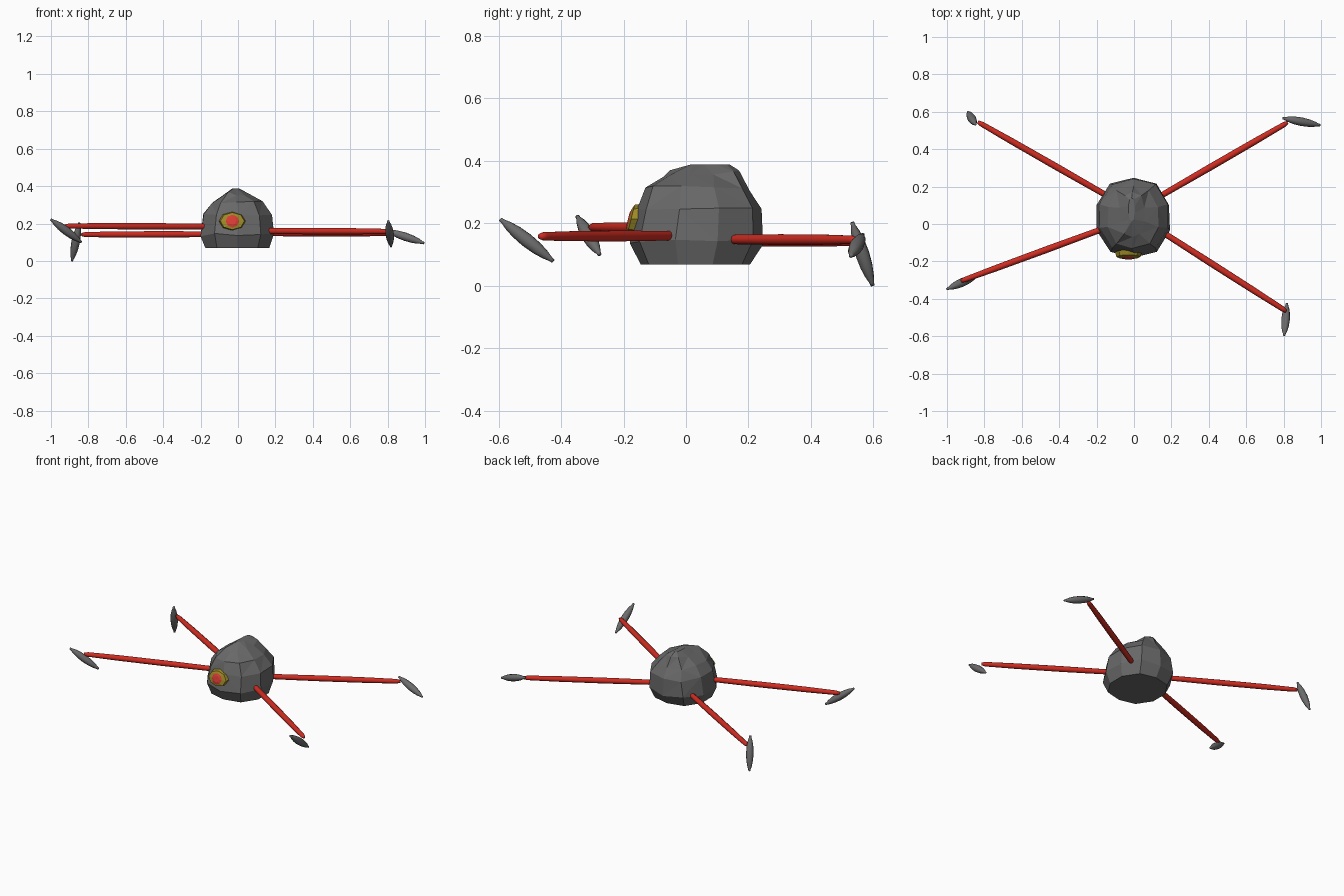
import bpy, bmesh, math, random
from mathutils import Vector

if "Cube" in bpy.data.objects:
    bpy.data.objects.remove(bpy.data.objects["Cube"])

random.seed(4)


def material(name, rgb):
    m = bpy.data.materials.new(name)
    m.diffuse_color = (*rgb, 1)
    m.use_nodes = True
    m.node_tree.nodes["Principled BSDF"].inputs["Base Color"].default_value = m.diffuse_color
    return m


STONE = material("stone grey", (0.14, 0.14, 0.14))
FOOT = material("foot grey", (0.15, 0.15, 0.15))
RED = material("leg red", (0.62, 0.025, 0.015))
YELLOW = material("eye yellow", (0.33, 0.25, 0.02))
PUPIL = material("pupil red", (0.68, 0.045, 0.035))


def finish(name, bm, mats, smooth=False):
    bmesh.ops.recalc_face_normals(bm, faces=bm.faces[:])
    me = bpy.data.meshes.new(name)
    bm.to_mesh(me)
    bm.free()
    for m in mats:
        me.materials.append(m)
    for p in me.polygons:
        p.use_smooth = smooth
    ob = bpy.data.objects.new(name, me)
    bpy.context.collection.objects.link(ob)
    return ob


def loft(bm, rings):
    """Skin a list of vertex rings and cap both ends."""
    rings = [[bm.verts.new(p) for p in r] for r in rings]
    n = len(rings[0])
    for a, b in zip(rings, rings[1:]):
        for i in range(n):
            j = (i + 1) % n
            bm.faces.new((a[i], a[j], b[j], b[i]))
    bm.faces.new(rings[0])
    bm.faces.new(rings[-1])


def spindle(name, start, end, profile, sides, mat):
    """Round bar between two points; profile = (fraction along, radius)."""
    a, b = Vector(start), Vector(end)
    d = b - a
    q = d.to_track_quat('Z', 'Y')
    bm = bmesh.new()
    loft(bm, [[a + d * t + q @ Vector((r * math.cos(k * math.tau / sides),
                                       r * math.sin(k * math.tau / sides), 0))
               for k in range(sides)] for t, r in profile])
    return finish(name, bm, [mat], True)


# Rough boulder body: rings of (z, x min, x max, y min, y max)
levels = [(0.068, -0.175, 0.168, -0.145, 0.205),
          (0.14, -0.202, 0.190, -0.180, 0.247),
          (0.25, -0.182, 0.182, -0.157, 0.242),
          (0.31, -0.140, 0.130, -0.130, 0.205),
          (0.36, -0.075, 0.060, -0.070, 0.170),
          (0.388, -0.030, 0.005, 0.015, 0.140)]
SIDES = 10
rings = []
for i, (z, x0, x1, y0, y1) in enumerate(levels):
    ring = []
    for k in range(SIDES):
        a = math.tau * (k + 0.5) / SIDES
        c, s = math.cos(a), math.sin(a)
        f = (abs(c) ** 2.4 + abs(s) ** 2.4) ** (-1 / 2.4)
        jit = 0.0 if i in (0, 5) else 0.010
        ring.append(Vector(((x0 + x1) / 2 + c * f * (x1 - x0) / 2 * 1.02 + random.uniform(-jit, jit) / 2,
                            (y0 + y1) / 2 + s * f * (y1 - y0) / 2,
                            z + random.uniform(-jit, jit))))
    rings.append(ring)
bm = bmesh.new()
loft(bm, rings)
bmesh.ops.triangulate(bm, faces=[f for f in bm.faces if f.calc_center_median().z > 0.15])
finish("boulder_body", bm, [STONE])

# Eye: low dome on the front, with the centre rings as the pupil
bm = bmesh.new()
eye_rings = []
for rx, rz, y in [(0.072, 0.050, -0.150), (0.064, 0.046, -0.176), (0.036, 0.034, -0.181),
                  (0.020, 0.020, -0.186)]:
    eye_rings.append([Vector((-0.03 + rx * math.cos(k * math.tau / 8),
                              y + 0.25 * rz * math.sin(k * math.tau / 8),
                              0.213 + rz * math.sin(k * math.tau / 8))) for k in range(8)])
loft(bm, eye_rings)
eye = finish("eye", bm, [YELLOW, PUPIL])
for p in eye.data.polygons:
    c = p.center
    if math.hypot(c.x + 0.03, c.z - 0.213) < 0.031 and c.y < -0.17:
        p.material_index = 1

# Legs and loose stone feet: name, leg root, leg tip, foot ends
limbs = [
    ("front_right", (0.13, -0.03, 0.160), (0.815, -0.467, 0.158), (0.818, -0.425, 0.078), (0.803, -0.595, 0.213)),
    ("back_right", (0.13, 0.143, 0.148), (0.822, 0.543, 0.147), (0.795, 0.566, 0.163), (0.995, 0.528, 0.095)),
    ("front_left", (-0.15, -0.02, 0.184), (-0.925, -0.305, 0.187), (-0.838, -0.277, 0.100), (-1.0, -0.348, 0.222)),
    ("back_left", (-0.13, 0.143, 0.143), (-0.835, 0.546, 0.141), (-0.848, 0.532, 0.203), (-0.888, 0.598, 0.0)),
]
leg_profile = [(0, 0.013), (0.05, 0.016), (0.4, 0.018), (0.75, 0.017), (0.97, 0.014), (1, 0.009)]
foot_profile = [(t, 0.023 * max(0.12, math.sin(math.pi * t)) ** 0.6)
                for t in (0, 0.05, 0.15, 0.3, 0.5, 0.7, 0.85, 0.95, 1)]
for name, root, tip, f0, f1 in limbs:
    spindle(name + "_leg", root, tip, leg_profile, 10, RED)
    spindle(name + "_foot", f0, f1, foot_profile, 10, FOOT)
